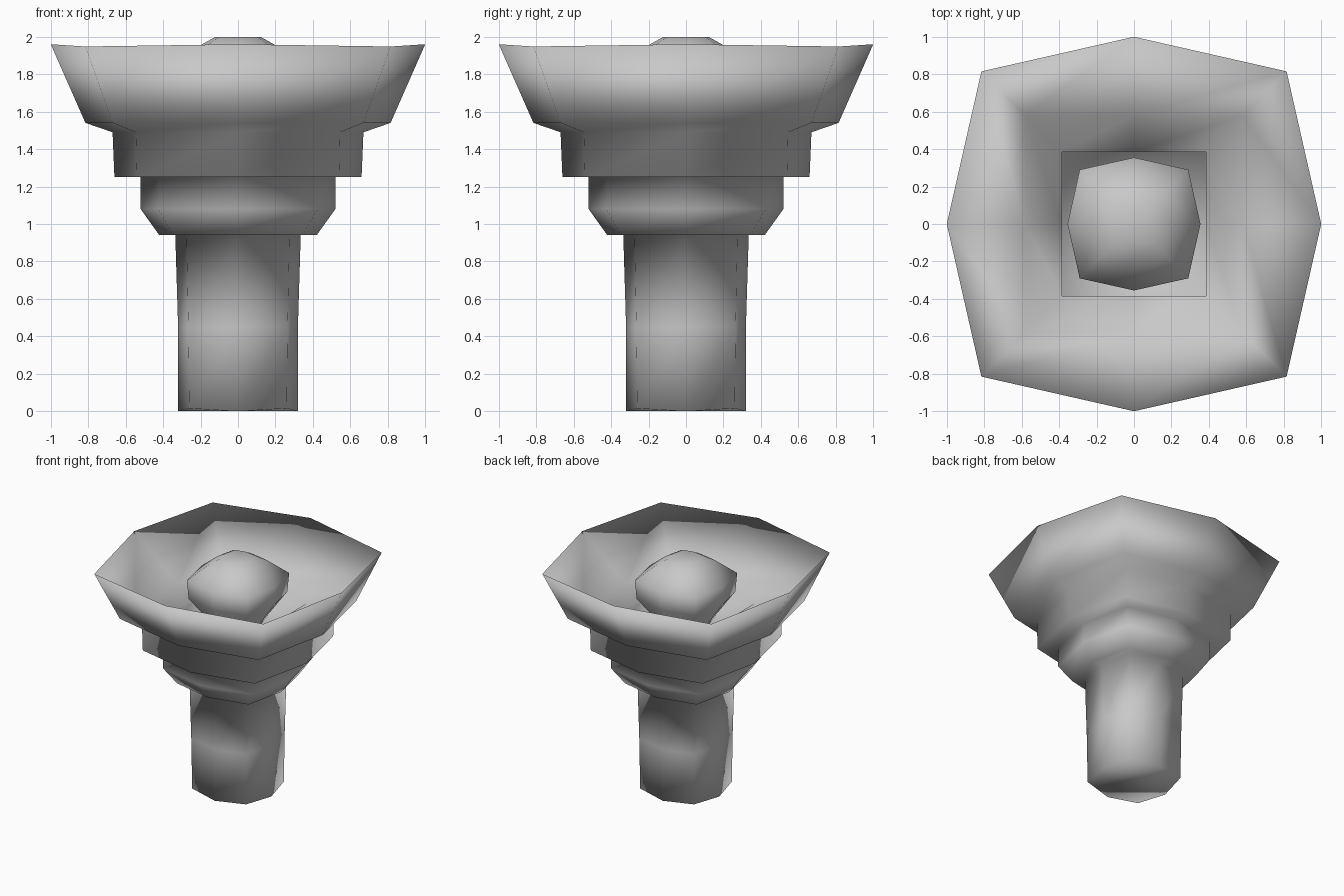
import bpy
import bmesh

cube = bpy.data.objects.get("Cube")
if cube:
    bpy.data.objects.remove(cube, do_unlink=True)

grey = bpy.data.materials.new("plain_grey")
grey.use_nodes = True
colour = (0.58, 0.58, 0.58, 1)
grey.diffuse_color = colour
grey.node_tree.nodes["Principled BSDF"].inputs["Base Color"].default_value = colour

# Eight directions: sides alternate with corners
DIRECTIONS = [(1, 0), (1, 1), (0, 1), (-1, 1), (-1, 0), (-1, -1), (0, -1), (1, -1)]


def lathe(name, profile):
    """Stack eight-sided rings of (height, side reach, corner reach, corner lift)."""
    bm = bmesh.new()
    rings = []
    for z, side, corner, lift in profile:
        ring = []
        for x, y in DIRECTIONS:
            is_corner = x != 0 and y != 0
            reach = corner if is_corner else side
            ring.append(bm.verts.new((x * reach, y * reach, z + lift * is_corner)))
        rings.append(ring)
    for low, high in zip(rings, rings[1:]):
        for i in range(8):
            j = (i + 1) % 8
            bm.faces.new((low[i], low[j], high[j], high[i]))
    bm.faces.new(rings[0][::-1])
    bm.faces.new(rings[-1])
    bmesh.ops.recalc_face_normals(bm, faces=bm.faces)
    for face in bm.faces:
        face.smooth = True
    mesh = bpy.data.meshes.new(name)
    bm.to_mesh(mesh)
    bm.free()
    mesh.materials.append(grey)
    obj = bpy.data.objects.new(name, mesh)
    bpy.context.collection.objects.link(obj)
    return obj


# Post, stepped collars and flared bowl, ending in a square socket
lathe("post_and_bowl", [
    (0.0, 0.32, 0.26, 0.015),
    (0.45, 0.32, 0.265, 0),
    (0.94, 0.335, 0.275, 0),
    (0.94, 0.42, 0.345, 0),
    (1.08, 0.52, 0.425, 0),
    (1.25, 0.52, 0.425, 0),
    (1.25, 0.66, 0.54, 0),
    (1.49, 0.67, 0.545, 0),
    (1.54, 0.815, 0.67, 0),
    (1.96, 1.0, 0.815, -0.012),
    (1.61, 0.58, 0.58, 0),
    (1.55, 0.385, 0.385, 0),
    (1.46, 0.385, 0.385, 0),
])

# Rounded knob on a short neck
lathe("knob", [
    (1.4, 0.2, 0.165, 0),
    (1.48, 0.21, 0.17, 0),
    (1.67, 0.345, 0.28, 0),
    (1.83, 0.355, 0.29, 0),
    (1.955, 0.2, 0.165, 0),
    (2.0, 0.12, 0.1, 0),
])
